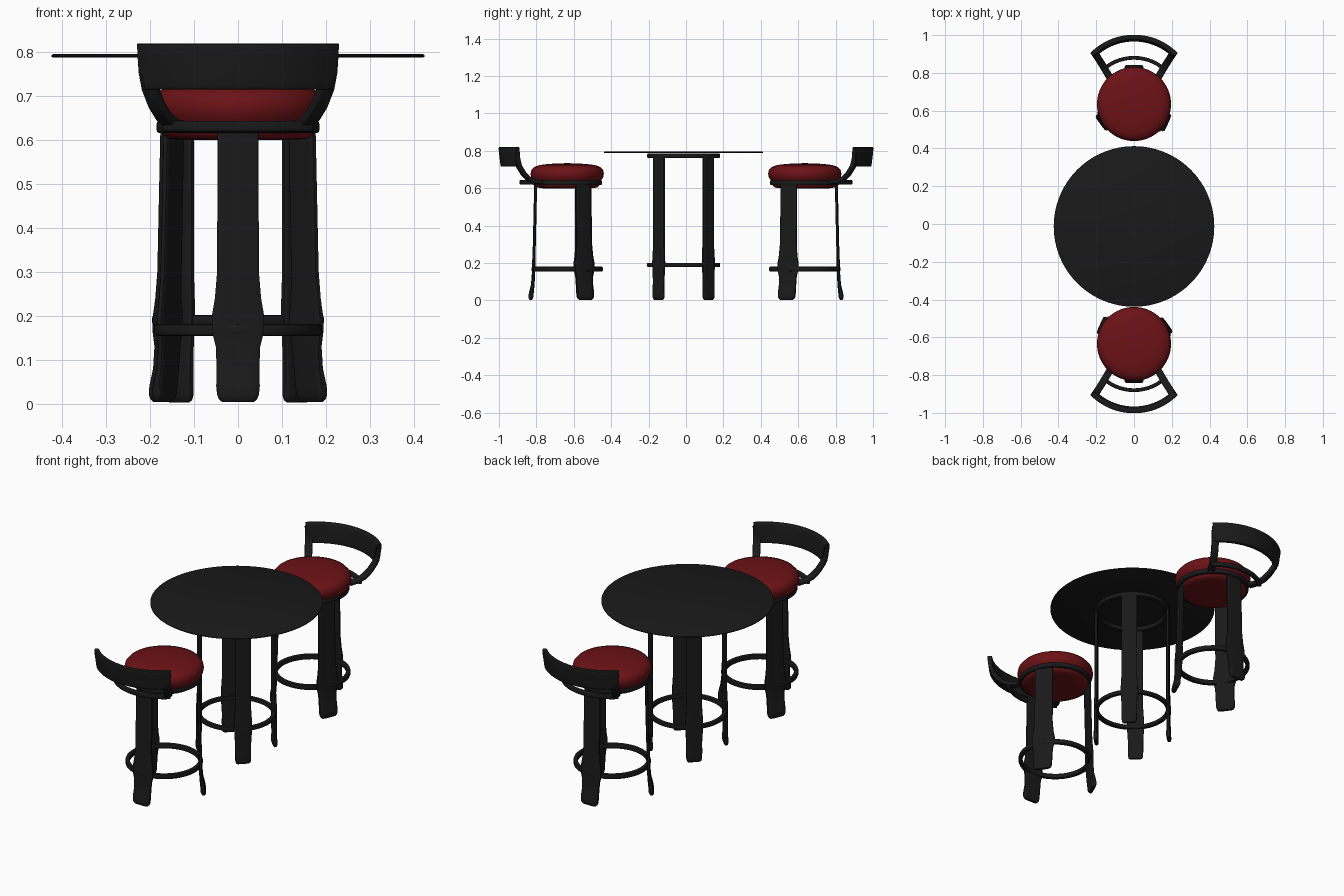
import bpy, bmesh
from math import sin, cos, pi, radians, copysign
from mathutils import Vector, Matrix

if "Cube" in bpy.data.objects:
    bpy.data.objects.remove(bpy.data.objects["Cube"])


def material(name, rgb):
    m = bpy.data.materials.new(name)
    m.diffuse_color = (*rgb, 1)
    m.use_nodes = True
    m.node_tree.nodes["Principled BSDF"].inputs["Base Color"].default_value = m.diffuse_color
    return m


BLACK = material("black_metal", (0.010, 0.010, 0.010))
RED = material("red_upholstery", (0.15, 0.006, 0.008))


def loft(name, rings, mat, place, closed=False):
    """Skin a list of equal-length vertex loops; cap the ends or close the chain."""
    bm = bmesh.new()
    loops = [[bm.verts.new(p) for p in r] for r in rings]
    n = len(loops[0])
    pairs = list(zip(loops, loops[1:])) + ([(loops[-1], loops[0])] if closed else [])
    for a, b in pairs:
        for i in range(n):
            j = (i + 1) % n
            bm.faces.new((a[i], a[j], b[j], b[i]))
    if not closed:
        bm.faces.new(loops[0][::-1])
        bm.faces.new(loops[-1])
    bmesh.ops.recalc_face_normals(bm, faces=bm.faces)
    me = bpy.data.meshes.new(name)
    bm.to_mesh(me)
    bm.free()
    me.materials.append(mat)
    ob = bpy.data.objects.new(name, me)
    bpy.context.collection.objects.link(ob)
    ob.matrix_world = place
    bpy.ops.object.select_all(action='DESELECT')
    ob.select_set(True)
    bpy.context.view_layer.objects.active = ob
    bpy.ops.object.shade_smooth_by_angle(angle=radians(40))
    return ob


def rounded(w, h, n=16, e=0.4):
    """Rounded-rectangle section with half sizes w, h."""
    out = []
    for i in range(n):
        c, s = cos(2 * pi * (i + .5) / n), sin(2 * pi * (i + .5) / n)
        out.append((w * copysign(abs(c) ** e, c), h * copysign(abs(s) ** e, s)))
    return out


def turned(name, profile, mat, place, closed=False, n=64):
    rings = [[(r * cos(2 * pi * i / n), r * sin(2 * pi * i / n), z) for i in range(n)]
             for r, z in profile]
    return loft(name, rings, mat, place, closed)


def hoop(name, r, z, w, h, place):
    turned(name, [(r + a, z + b) for a, b in rounded(w, h, 12, .6)], BLACK, place, True)


def leg(name, stations, angle, place, yaw=0.0):
    """Flat strap leg; stations are (z, radius, half width, half thickness)."""
    a = radians(angle)
    rings = []
    for z, r, w, t in stations:
        c = Vector((r * cos(a), r * sin(a), z))
        rings.append([c + Matrix.Rotation(a + radians(yaw), 3, 'Z') @ Vector((v, u, 0))
                      for u, v in rounded(w, t)])
    loft(name, rings, BLACK, place)


def sweep(name, pts, w, h, place):
    """Sweep a rounded bar (half sizes w sideways, h up) along points."""
    pts = [Vector(p) for p in pts]
    rings = []
    for i, p in enumerate(pts):
        t = (pts[min(i + 1, len(pts) - 1)] - pts[max(i - 1, 0)]).normalized()
        side = t.cross(Vector((0, 0, 1))).normalized()
        up = side.cross(t)
        rings.append([p + side * u + up * v for u, v in rounded(w, h)])
    loft(name, rings, BLACK, place)


# Table
table = Matrix.Translation((0, -0.013, 0))
turned("table_top", [(.421, .788), (.425, .790), (.425, .794), (.421, .796)], BLACK, table, n=96)
hoop("table_upper_ring", .183, .774, .012, .013, table)
hoop("table_foot_ring", .185, .190, .011, .012, table)
table_leg = [(.780, .186, .040, .008), (.30, .186, .040, .008), (.25, .187, .043, .009),
             (.20, .188, .045, .010), (.16, .188, .043, .009), (.11, .188, .040, .009),
             (.05, .189, .040, .010), (.02, .189, .039, .012), (.008, .189, .036, .010),
             (.003, .189, .030, .006)]
for k in range(4):
    leg(f"table_leg_{k + 1}", table_leg, 45 + 90 * k, table)

# Stools: local origin under the seat, backrest towards -y
stool_leg = [(.635, .168, .044, .008), (.61, .169, .047, .008), (.30, .176, .048, .008),
             (.24, .178, .053, .008), (.20, .179, .060, .009), (.165, .180, .060, .009),
             (.13, .181, .051, .009), (.08, .185, .049, .010), (.04, .192, .050, .013),
             (.02, .194, .048, .014), (.01, .195, .044, .011), (.004, .195, .037, .007)]
cushion = [(.03, .600), (.13, .600), (.160, .604), (.172, .615), (.176, .632), (.184, .645),
           (.193, .660), (.196, .677), (.192, .697), (.178, .713), (.150, .724), (.10, .730),
           (.05, .733), (.01, .734)]


def stool(tag, place):
    turned(f"{tag}_seat_cushion", cushion, RED, place)
    hoop(f"{tag}_seat_ring", .175, .630, .011, .014, place)
    hoop(f"{tag}_foot_ring", .180, .168, .011, .014, place)
    for k, (ang, yaw) in enumerate(((-90, 0), (30, 6), (150, 6))):
        leg(f"{tag}_leg_{k + 1}", stool_leg, ang, place, yaw)

    # Curved backrest, leaning slightly outwards at the top
    rings, n, cy = [], 28, -.039
    for i in range(n + 1):
        s = 2 * i / n - 1
        th = s * radians(43.5)
        ring = []
        for u, v in rounded(.0135, .0525, 20, .3):
            lift = v / .0525
            r = .310 + u + .006 * lift
            a = th * (1 + .03 * lift)
            ring.append((r * sin(a), cy - r * cos(a), .7675 + v))
        rings.append(ring)
    loft(f"{tag}_backrest", rings, BLACK, place)

    # Arms from the backrest ends down to the seat
    for side, x in (("left", -1), ("right", 1)):
        sweep(f"{tag}_{side}_arm",
              [(x * px, py, pz) for px, py, pz in
               ((.210, -.272, .800), (.207, -.268, .755), (.200, -.258, .718),
                (.185, -.235, .680), (.168, -.208, .652), (.150, -.178, .637),
                (.128, -.140, .632))], .019, .011, place)

    # Lower rail joining the arms
    R = .245
    sweep(f"{tag}_back_rail",
          [(R * sin(radians(a)), -R * cos(radians(a)), .632) for a in range(-42, 43, 6)],
          .010, .012, place)


stool("front_stool", Matrix.Translation((0, -.635, 0)))
stool("rear_stool", Matrix.Translation((0, .635, 0)) @ Matrix.Rotation(pi, 4, 'Z'))
